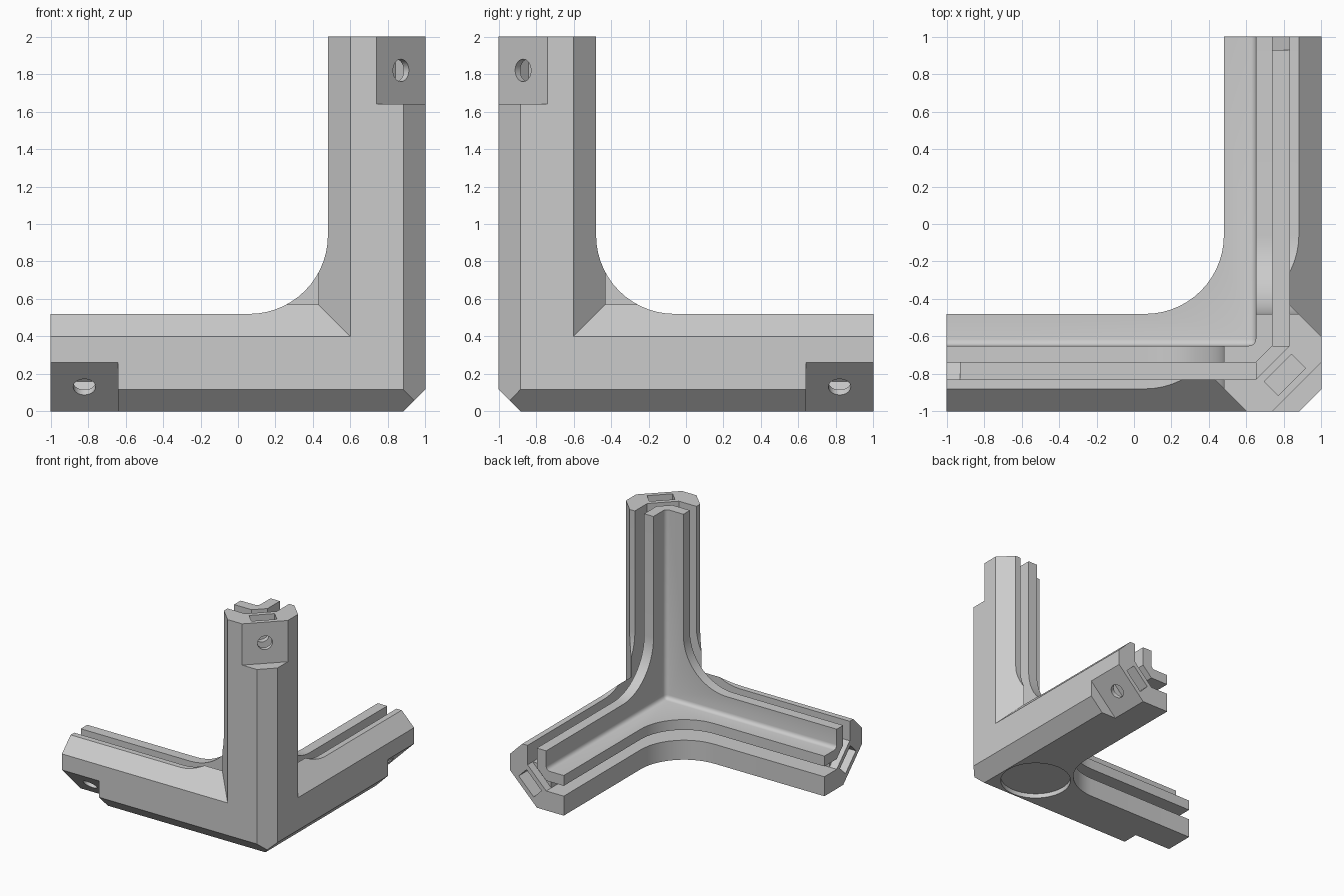
import bpy, bmesh, math
from mathutils import Matrix, Vector

if "Cube" in bpy.data.objects:
    bpy.data.objects.remove(bpy.data.objects["Cube"])

# Local frame: u, v, w are measured from the outer corner; k picks the arm w follows.
def to_world(p, k):
    u, v, w = p
    a, b, c = [(u, v, w), (w, u, v), (v, w, u)][k]
    return Vector((1 - a, b - 1, c))

def finish(bm, name, k=0):
    for v in bm.verts:
        v.co = to_world(v.co, k)
    bm.normal_update()
    bmesh.ops.recalc_face_normals(bm, faces=bm.faces)
    if bm.calc_volume(signed=True) < 0:
        bmesh.ops.reverse_faces(bm, faces=bm.faces)
    me = bpy.data.meshes.new(name)
    bm.to_mesh(me)
    bm.free()
    ob = bpy.data.objects.new(name, me)
    bpy.context.collection.objects.link(ob)
    return ob

def loft(name, pts, w0, w1, k=0, pts_end=None):
    bm = bmesh.new()
    lo = [bm.verts.new((u, v, w0)) for u, v in pts]
    hi = [bm.verts.new((u, v, w1)) for u, v in (pts_end or pts)]
    bm.faces.new(lo)
    bm.faces.new(hi)
    n = len(pts)
    for i in range(n):
        j = (i + 1) % n
        bm.faces.new((lo[i], lo[j], hi[j], hi[i]))
    return finish(bm, name, k)

def rect(lo, hi):
    return [(lo, lo), (hi, lo), (hi, hi), (lo, hi)]

def corner_triangle(s):
    return [(-.3, -.3), (s + .3, -.3), (-.3, s + .3)]

# Main block, carved down to three arms
bracket = loft("corner_bracket", rect(0, 2), 0, 2)
cutters = []

# Open space between arms, with a large fillet
arc = [(.94 + .42 * math.cos(math.radians(t)), .94 + .42 * math.sin(math.radians(t)))
       for t in [180 + 90 * i / 14 for i in range(15)]]
opening = arc + [(2.2, .52), (2.2, 2.2), (.52, 2.2)]
for k in range(3):
    cutters.append(loft("opening_cutter", opening, -.1, 2.15, k))

# Inner hollow with softly rounded inside edges
bm = bmesh.new()
bmesh.ops.create_cube(bm, size=2, matrix=Matrix.Translation((1.35, 1.35, 1.35)))
bmesh.ops.bevel(bm, geom=bm.edges[:], offset=.035, segments=4, profile=.5, affect='EDGES')
cutters.append(finish(bm, "hollow_cutter"))

for k in range(3):
    # Panel slot and outer edge chamfer
    cutters.append(loft("slot_cutter", rect(.35, 2.3), .17, .26, k))
    cutters.append(loft("chamfer_cutter", corner_triangle(.117), -.2, 2.2, k))
    # Sloped inner border on the two upright faces
    if k:
        cutters.append(loft("border_cutter", rect(.38, 2.4), -.02, .20, k, rect(.60, 2.4)))
    # Screw seat, end pocket and nut trap at the arm tip
    cutters.append(loft("seat_cutter", corner_triangle(.26), 1.64, 2.2, k))
    cutters.append(loft("pocket_cutter", [(.40, .17), (.35, .17), (.17, .35), (.17, .40),
                                          (.26, .40), (.26, .35), (.35, .26), (.40, .26)],
                        1.93, 2.1, k))
    cutters.append(loft("nut_cutter", [(.23, .085), (.305, .16), (.16, .305), (.085, .23)],
                        1.71, 2.1, k))
    # Screw hole along the arm's diagonal
    bm = bmesh.new()
    turn = Vector((0, 0, 1)).rotation_difference(Vector((1, 1, 0))).to_matrix().to_4x4()
    bmesh.ops.create_cone(bm, cap_ends=True, segments=24, radius1=.06, radius2=.06, depth=.36,
                          matrix=Matrix.Translation((.14, .14, 1.82)) @ turn)
    cutters.append(finish(bm, "screw_hole_cutter", k))

# Round foot recess under the corner
foot = [(.42 + .29 * math.cos(math.tau * i / 48), .42 + .29 * math.sin(math.tau * i / 48))
        for i in range(48)]
cutters.append(loft("foot_recess_cutter", foot, -.1, .04))

# Carve everything, bake the result and drop the cutters
for c in cutters:
    c.hide_render = True
    m = bracket.modifiers.new(c.name, 'BOOLEAN')
    m.operation, m.solver, m.object = 'DIFFERENCE', 'EXACT', c
dg = bpy.context.evaluated_depsgraph_get()
baked = bpy.data.meshes.new_from_object(bracket.evaluated_get(dg))
bracket.modifiers.clear()
bracket.data = baked
for c in cutters:
    bpy.data.objects.remove(c)

bpy.ops.object.select_all(action='DESELECT')
bracket.select_set(True)
bpy.context.view_layer.objects.active = bracket
bpy.ops.object.shade_smooth_by_angle(angle=math.radians(25))
